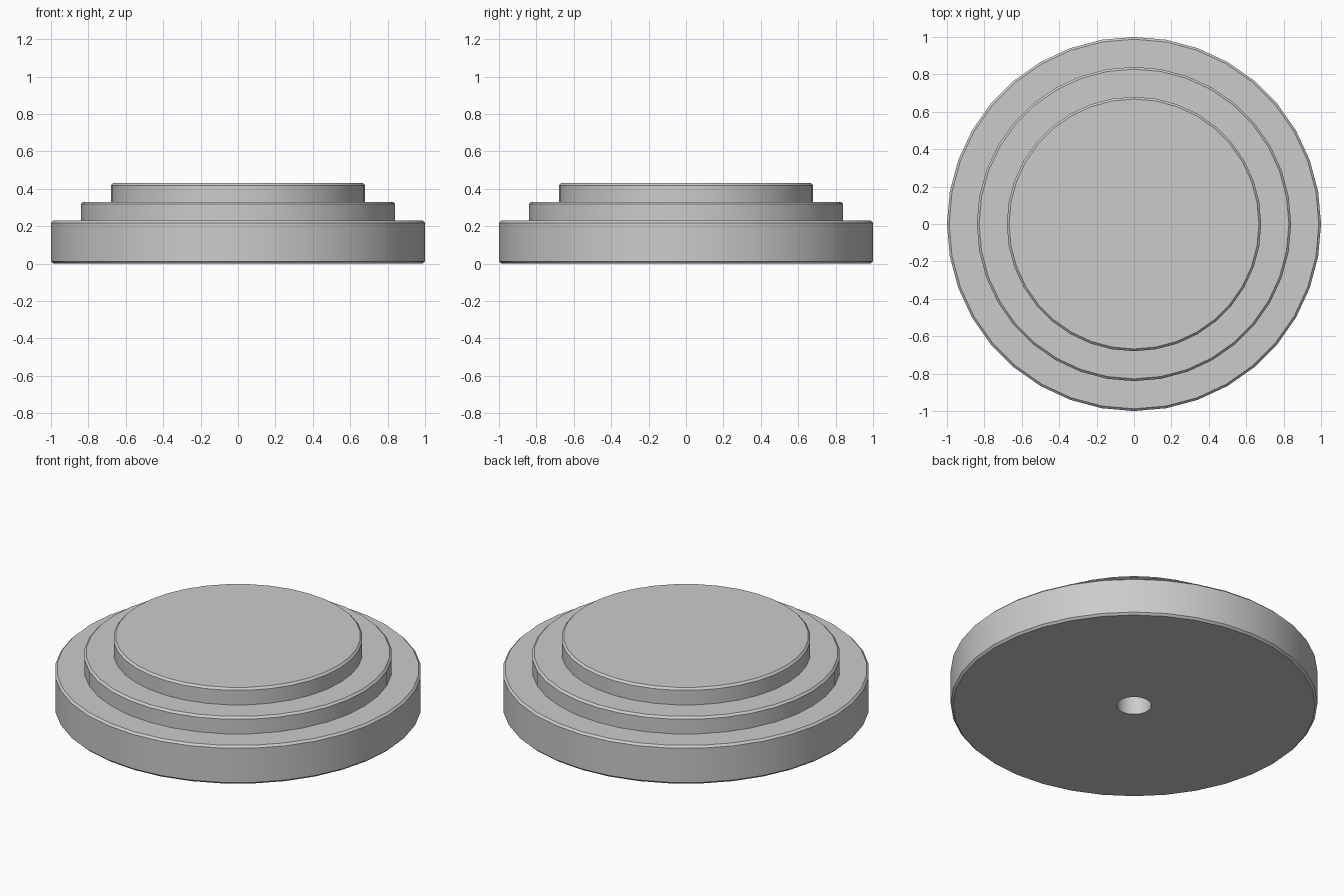
import bpy, bmesh, math

if "Cube" in bpy.data.objects:
    bpy.data.objects.remove(bpy.data.objects["Cube"])

SIDES = 36
B = 0.012          # edge chamfer
HOLE_R, HOLE_D = 0.094, 0.22

# Half profile: blind hole, underside, then three chamfered tiers
profile = [(HOLE_R, HOLE_D), (HOLE_R, 0), (1 - B, 0), (1, B)]
tiers = [(1.0, 0.23), (0.84, 0.33), (0.68, 0.43)]
for i, (r, top) in enumerate(tiers):
    if i:
        profile.append((r, tiers[i - 1][1]))
    profile += [(r, top - B), (r - B, top)]

# Revolve the profile into rings
bm = bmesh.new()
rings = []
for r, z in profile:
    rings.append([bm.verts.new((r * math.cos(2 * math.pi * k / SIDES),
                                r * math.sin(2 * math.pi * k / SIDES), z))
                  for k in range(SIDES)])
for a, b in zip(rings, rings[1:]):
    for k in range(SIDES):
        n = (k + 1) % SIDES
        bm.faces.new((a[k], a[n], b[n], b[k]))

# Close the hole's end and the top
bm.faces.new(rings[0])
bm.faces.new(rings[-1])
bmesh.ops.recalc_face_normals(bm, faces=bm.faces)

mesh = bpy.data.meshes.new("stepped_base")
bm.to_mesh(mesh)
bm.free()
base = bpy.data.objects.new("stepped_base", mesh)
bpy.context.collection.objects.link(base)

# Smooth round walls, crisp chamfers
bpy.context.view_layer.objects.active = base
base.select_set(True)
bpy.ops.object.shade_smooth_by_angle(angle=math.radians(30))
